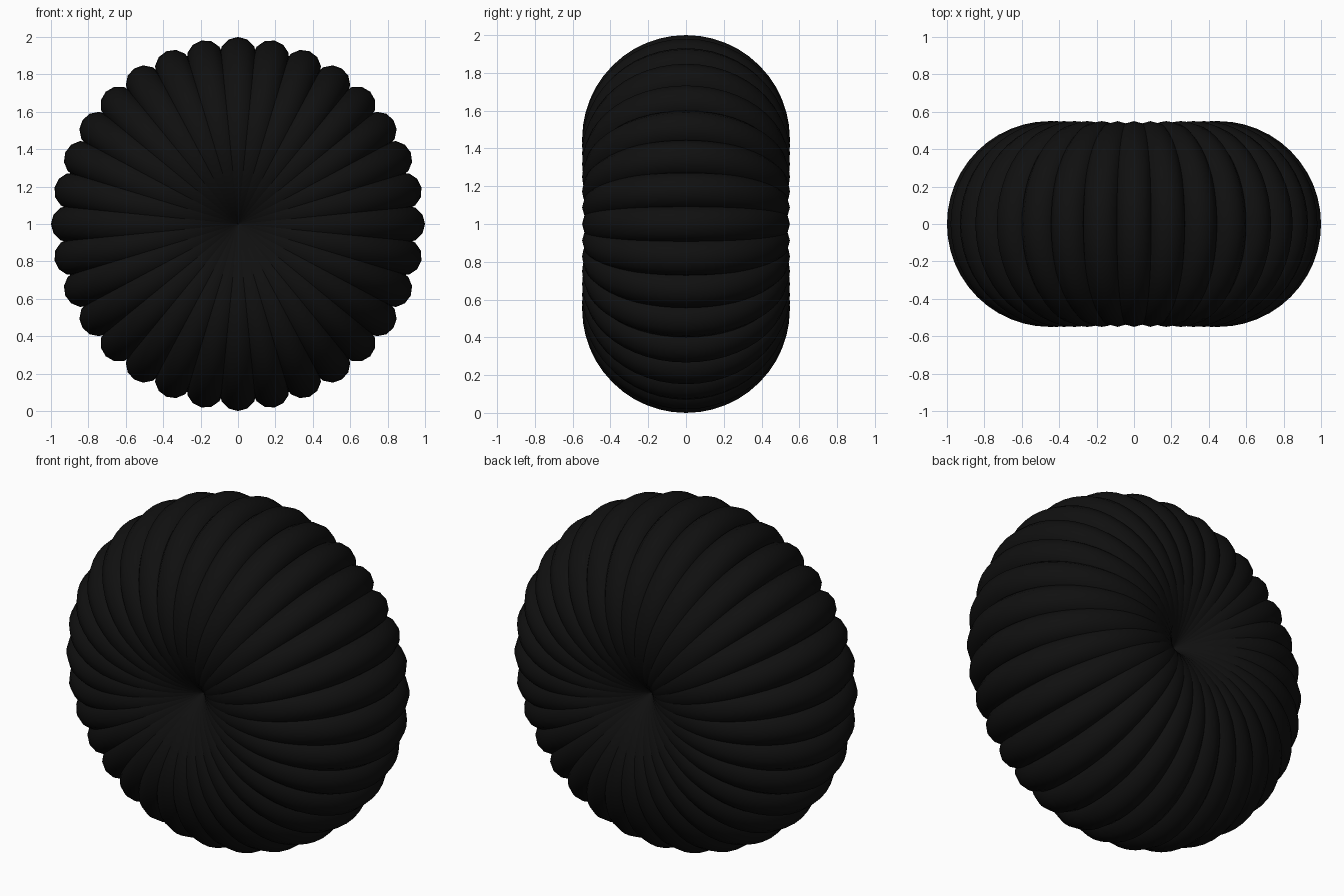
import bpy
import math
from mathutils import Matrix

cube = bpy.data.objects.get("Cube")
if cube:
    bpy.data.objects.remove(cube, do_unlink=True)

RIBS = 32        # rings around the front-back axis
RING = 0.45      # ring radius, so every ring passes through the axis
TUBE = 0.10      # tube radius

# Single near-black colour
black = bpy.data.materials.new("black")
black.use_nodes = True
colour = (0.005, 0.005, 0.005, 1.0)
black.diffuse_color = colour
black.node_tree.nodes["Principled BSDF"].inputs["Base Color"].default_value = colour

# One ring, offset so its inner side touches the axis
bpy.ops.mesh.primitive_torus_add(major_segments=48, minor_segments=12,
                                 major_radius=RING, minor_radius=TUBE,
                                 location=(0, 0, 0))
first = bpy.context.object
bpy.ops.object.shade_smooth()
mesh = first.data
mesh.name = "rib_ring"
mesh.transform(Matrix.Translation((RING, 0, 0)))
mesh.materials.append(black)

# Repeat the ring around the axis, sharing the mesh
for i in range(RIBS):
    rib = first if i == 0 else bpy.data.objects.new("rib", mesh)
    rib.name = f"rib_{i + 1:02d}"
    if i:
        bpy.context.collection.objects.link(rib)
    rib.location = (0, 0, 1)
    rib.rotation_euler = (0, i * math.tau / RIBS, 0)
